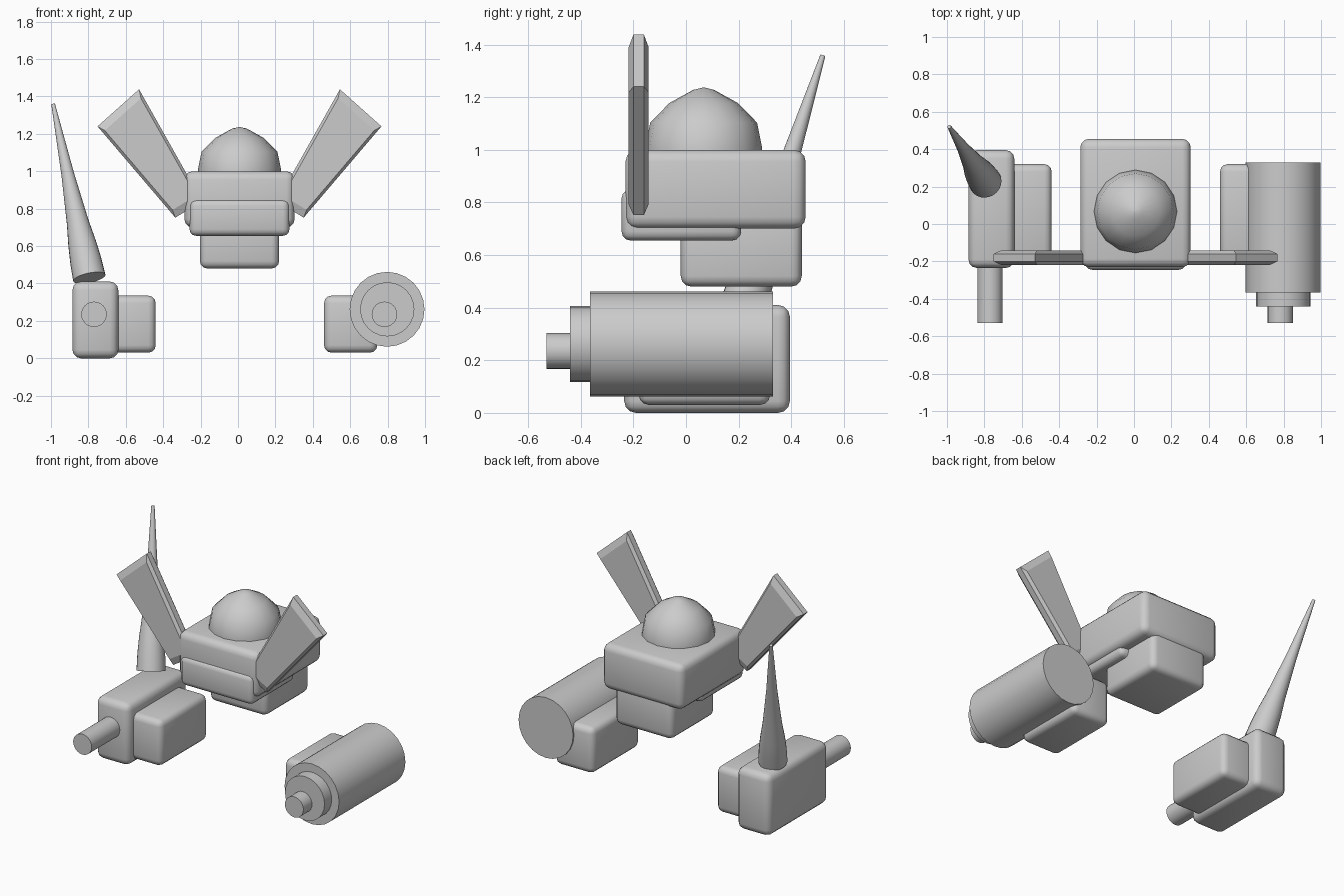
import bpy, bmesh
from math import sin, cos, tau
from mathutils import Vector

cube = bpy.data.objects.get("Cube")
if cube:
    bpy.data.objects.remove(cube, do_unlink=True)

MID = 0.008  # centre line of the head

grey = bpy.data.materials.new("plain grey")
grey.use_nodes = True
grey.diffuse_color = (0.6, 0.6, 0.6, 1)
grey.node_tree.nodes["Principled BSDF"].inputs["Base Color"].default_value = (0.6, 0.6, 0.6, 1)


def finish(name, bm, angle=0.6):
    """Turn a bmesh into a grey object, smooth except at sharp edges."""
    bmesh.ops.recalc_face_normals(bm, faces=bm.faces)
    mesh = bpy.data.meshes.new(name)
    bm.to_mesh(mesh)
    bm.free()
    mesh.materials.append(grey)
    obj = bpy.data.objects.new(name, mesh)
    bpy.context.collection.objects.link(obj)
    bpy.ops.object.select_all(action='DESELECT')
    bpy.context.view_layer.objects.active = obj
    obj.select_set(True)
    bpy.ops.object.shade_smooth_by_angle(angle=angle)
    return obj


def block(name, low, high, bevel=0.04):
    """Rounded box between two corners."""
    low, high = Vector(low), Vector(high)
    bm = bmesh.new()
    bmesh.ops.create_cube(bm, size=1)
    for v in bm.verts:
        v.co = (low + high) / 2 + v.co * (high - low)
    bmesh.ops.bevel(bm, geom=bm.edges[:], offset=bevel, segments=3,
                    profile=0.5, affect='EDGES')
    return finish(name, bm)


def skin(bm, loops):
    """Bridge equal-sized vertex loops and cap both ends."""
    rings = [[bm.verts.new(p) for p in loop] for loop in loops]
    n = len(rings[0])
    for a, b in zip(rings, rings[1:]):
        for i in range(n):
            j = (i + 1) % n
            bm.faces.new((a[i], a[j], b[j], b[i]))
    bm.faces.new(rings[0])
    bm.faces.new(rings[-1])


def turned(name, start, end, profile, sides=24, angle=0.6):
    """Round part along an axis; profile holds (fraction along, radius)."""
    start, end = Vector(start), Vector(end)
    turn = Vector((0, 0, 1)).rotation_difference(end - start)
    bm = bmesh.new()
    skin(bm, [[start.lerp(end, t) + turn @ Vector((r * cos(tau * i / sides),
                                                   r * sin(tau * i / sides), 0))
               for i in range(sides)] for t, r in profile])
    return finish(name, bm, angle)


def rod(name, x, z, y0, y1, radius):
    return turned(name, (x, y0, z), (x, y1, z), [(0, radius), (1, radius)])


# Head
block("head", (MID - 0.295, -0.23, 0.7), (MID + 0.295, 0.455, 1.0), 0.045)
block("face_plate", (MID - 0.267, -0.245, 0.655), (MID + 0.267, 0.21, 0.85), 0.035)
block("neck", (MID - 0.212, -0.02, 0.48), (MID + 0.212, 0.44, 0.78))
turned("dome", (MID, 0.067, 0.96), (MID, 0.067, 1.236),
       [(0, 0.222), (0.18, 0.222), (0.52, 0.203), (0.79, 0.13), (0.97, 0.04), (1, 0.006)],
       16, 0.9)

# Tapered fins with chamfered rims
outline = [Vector(p) for p in ((0.537, 1.438), (0.759, 1.24), (0.343, 0.752), (0.2, 0.84))]
centre = sum(outline, Vector((0, 0))) / 4
for side, name in ((1, "left_fin"), (-1, "right_fin")):
    bm = bmesh.new()
    loops = []
    for y, scale in ((-0.038, 0.87), (-0.02, 1), (0.02, 1), (0.038, 0.87)):
        flat = [centre + (p - centre) * scale for p in outline]
        loops.append([(MID + side * p.x, y - 0.18, p.y) for p in flat])
    skin(bm, loops)
    finish(name, bm, 0.3)

# Forearm blocks
block("right_forearm", (-0.725, -0.18, 0.03), (-0.44, 0.32, 0.335))
block("left_forearm", (0.46, -0.18, 0.03), (0.745, 0.32, 0.335))

# Right hand unit with barrel and spike
block("right_unit", (-0.885, -0.235, 0.0), (-0.64, 0.395, 0.41), 0.045)
rod("right_barrel", -0.77, 0.235, -0.53, -0.1, 0.068)
turned("spike", (-0.795, 0.225, 0.43), (-0.988, 0.52, 1.358),
       [(0, 0.088), (0.1, 0.084), (0.2, 0.075), (0.32, 0.059), (0.6, 0.034), (1, 0.01)])

# Left cannon in three steps
rod("cannon_body", 0.797, 0.262, -0.365, 0.33, 0.2)
rod("cannon_collar", 0.798, 0.262, -0.44, -0.3, 0.145)
rod("cannon_muzzle", 0.783, 0.235, -0.53, -0.4, 0.068)
